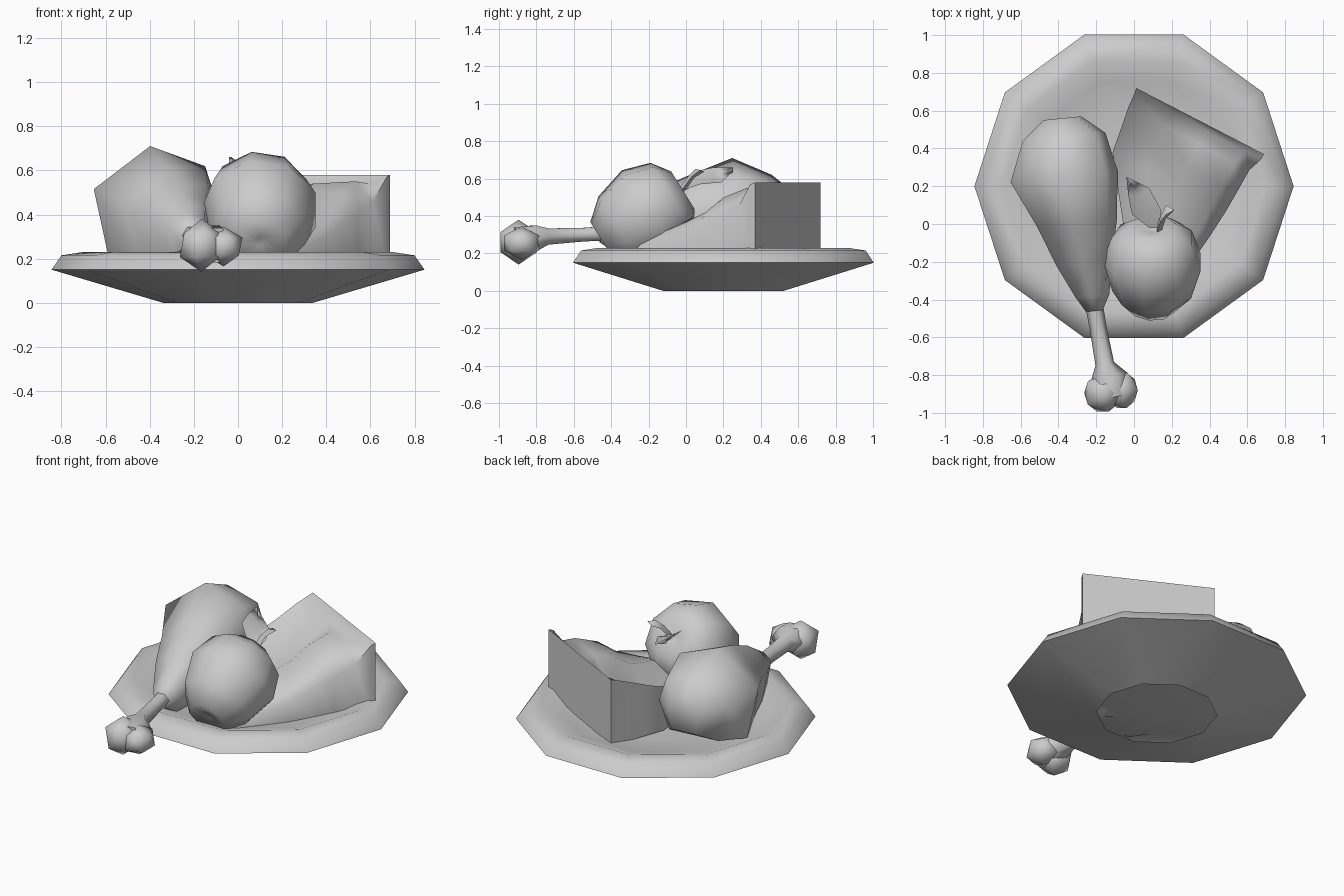
import bpy, bmesh
from math import cos, sin, pi, radians
from mathutils import Vector, Matrix

if "Cube" in bpy.data.objects:
    bpy.data.objects.remove(bpy.data.objects["Cube"])


def finish(name, bm, sharp=65):
    """Turn a bmesh into an object, smooth with sharp creases."""
    bmesh.ops.remove_doubles(bm, verts=bm.verts, dist=0.0005)
    bmesh.ops.recalc_face_normals(bm, faces=bm.faces)
    for f in bm.faces:
        f.smooth = True
    for e in bm.edges:
        e.smooth = e.calc_face_angle(0) < radians(sharp)
    me = bpy.data.meshes.new(name)
    bm.to_mesh(me)
    bm.free()
    ob = bpy.data.objects.new(name, me)
    bpy.context.collection.objects.link(ob)
    return ob


def skin(bm, rings, cap_start=True, cap_end=True):
    """Bridge rings of points with quads."""
    vs = [[bm.verts.new(p) for p in r] for r in rings]
    n = len(vs[0])
    for a, b in zip(vs, vs[1:]):
        for i in range(n):
            j = (i + 1) % n
            bm.faces.new((a[i], a[j], b[j], b[i]))
    if cap_start:
        bm.faces.new(vs[0])
    if cap_end:
        bm.faces.new(vs[-1])


def revolve(name, profile, sides, matrix, cap_start, phase=0.0):
    bm = bmesh.new()
    rings = [[matrix @ Vector((r * cos(phase + 2 * pi * i / sides),
                               r * sin(phase + 2 * pi * i / sides), z))
              for i in range(sides)] for r, z in profile]
    skin(bm, rings, cap_start, True)
    return finish(name, bm)


def loft(name, sections, shape, side=(1, 0, 0)):
    """Sections are (x, y, z, half width, half height)."""
    bm = bmesh.new()
    s = Vector(side).normalized()
    rings = [[Vector((x, y, z)) + s * (u * rx) + Vector((0, 0, w * rz))
              for u, w in shape] for x, y, z, rx, rz in sections]
    skin(bm, rings)
    return finish(name, bm)


# Ten-sided plate, open underneath
revolve("plate", [(.34, 0), (.845, .15), (.80, .215), (.70, .23),
                  (.58, .19), (.35, .165), (.05, .16)],
        10, Matrix.Translation((0, .2, 0)), False)

# Drumstick meat
meat = [(-.1, 1), (-1, .25), (-.75, -1), (.7, -1), (1, -.1), (.78, .65)]
loft("drumstick_meat", [(-.38, .56, .42, .10, .12), (-.37, .46, .43, .22, .19),
                        (-.37, .25, .45, .285, .26), (-.30, 0, .40, .21, .21),
                        (-.265, -.2, .36, .15, .16), (-.22, -.38, .31, .09, .10),
                        (-.21, -.46, .31, .045, .05)], meat, (.99, .1, 0))

# Drumstick bone and its two knuckle lobes
hexa = [(cos(pi * i / 3), sin(pi * i / 3)) for i in range(6)]
loft("drumstick_bone", [(-.22, -.38, .31, .048, .045), (-.19, -.55, .30, .045, .042),
                        (-.155, -.74, .29, .05, .05), (-.13, -.81, .28, .10, .08),
                        (-.12, -.92, .26, .10, .09)], hexa, (.98, .2, 0))
for name, c, size in (("knuckle_left", (-.165, -.895, .26), (.11, .115, .12)),
                      ("knuckle_right", (-.065, -.88, .255), (.095, .11, .09))):
    bm = bmesh.new()
    m = Matrix.Translation(c) @ Matrix.Diagonal((*size, 1))
    bmesh.ops.create_icosphere(bm, subdivisions=1, radius=1.0, matrix=m)
    finish(name, bm, 80)

# Fruit lying tilted, with a shallow dimple at both ends
tilt = Matrix.Translation((.1, -.22, .41)) @ Matrix.Rotation(radians(-58), 4, 'X')
revolve("fruit", [(.02, -.25), (.12, -.27), (.215, -.16), (.268, .02), (.22, .17),
                  (.12, .24), (.02, .215)], 9, tilt, True, pi / 9)

# Fruit stem
bm = bmesh.new()
path = [((.13, -.03, .53), .018), ((.15, .03, .61), .018), ((.185, .075, .645), .028)]
skin(bm, [[Vector(c) + Vector((r * u, r * w, -.3 * r * w)) for u, w in hexa[::2]]
          for c, r in path])
finish("fruit_stem", bm)

# Fruit leaf, folded along its middle vein
bm = bmesh.new()
left = [(.08, -.02, .57), (-.01, .05, .64), (-.03, .15, .66), (-.04, .25, .66)]
mid = [(.12, -.02, .55), (.06, .06, .59), (.03, .15, .615), (-.04, .25, .65)]
right = [(.14, -.01, .54), (.14, .08, .57), (.08, .19, .58), (-.04, .25, .64)]
rows = []
for a, b, c in zip(left, mid, right):
    low = Vector(b) - Vector((0, 0, .02))
    rows.append([Vector(a), Vector(b), Vector(c), low])
skin(bm, rows)
finish("fruit_leaf", bm)

# Wedge slice: a height grid running forward from its tall back edge
origin, along, forward = Vector((.35, .545, 0)), Vector((.89, -.46, 0)), Vector((-.46, -.89, 0))
cols = [0, .3, .58, .88, 1]
wedge = [  # distance forward, left limit, right limit, heights
    (0, -.38, .38, (.58, .58, .58, .58, .58)),
    (.03, -.375, .38, (.57, .52, .52, .54, .57)),
    (.11, -.37, .35, (.54, .43, .54, .55, .46)),
    (.25, -.35, .345, (.48, .37, .49, .50, .40)),
    (.36, -.335, .34, (.44, .33, .42, .42, .37)),
    (.52, -.22, .325, (.39, .33, .39, .35, .30)),
    (.85, .02, .28, (.23, .23, .24, .23, .22)),
]
bm = bmesh.new()
grid = []
for v, lo, hi, heights in wedge:
    grid.append([bm.verts.new(origin + along * (lo + (hi - lo) * t) + forward * v
                              + Vector((0, 0, h))) for t, h in zip(cols, heights)])
for a, b in zip(grid, grid[1:]):
    for i in range(len(cols) - 1):
        bm.faces.new((a[i], a[i + 1], b[i + 1], b[i]))
edges = [e for e in bm.edges if e.is_boundary]
ext = bmesh.ops.extrude_edge_only(bm, edges=edges)["geom"]
for vert in (g for g in ext if isinstance(g, bmesh.types.BMVert)):
    vert.co.z = .17
bmesh.ops.holes_fill(bm, edges=[e for e in bm.edges if e.is_boundary], sides=0)
finish("wedge_slice", bm, 60)
